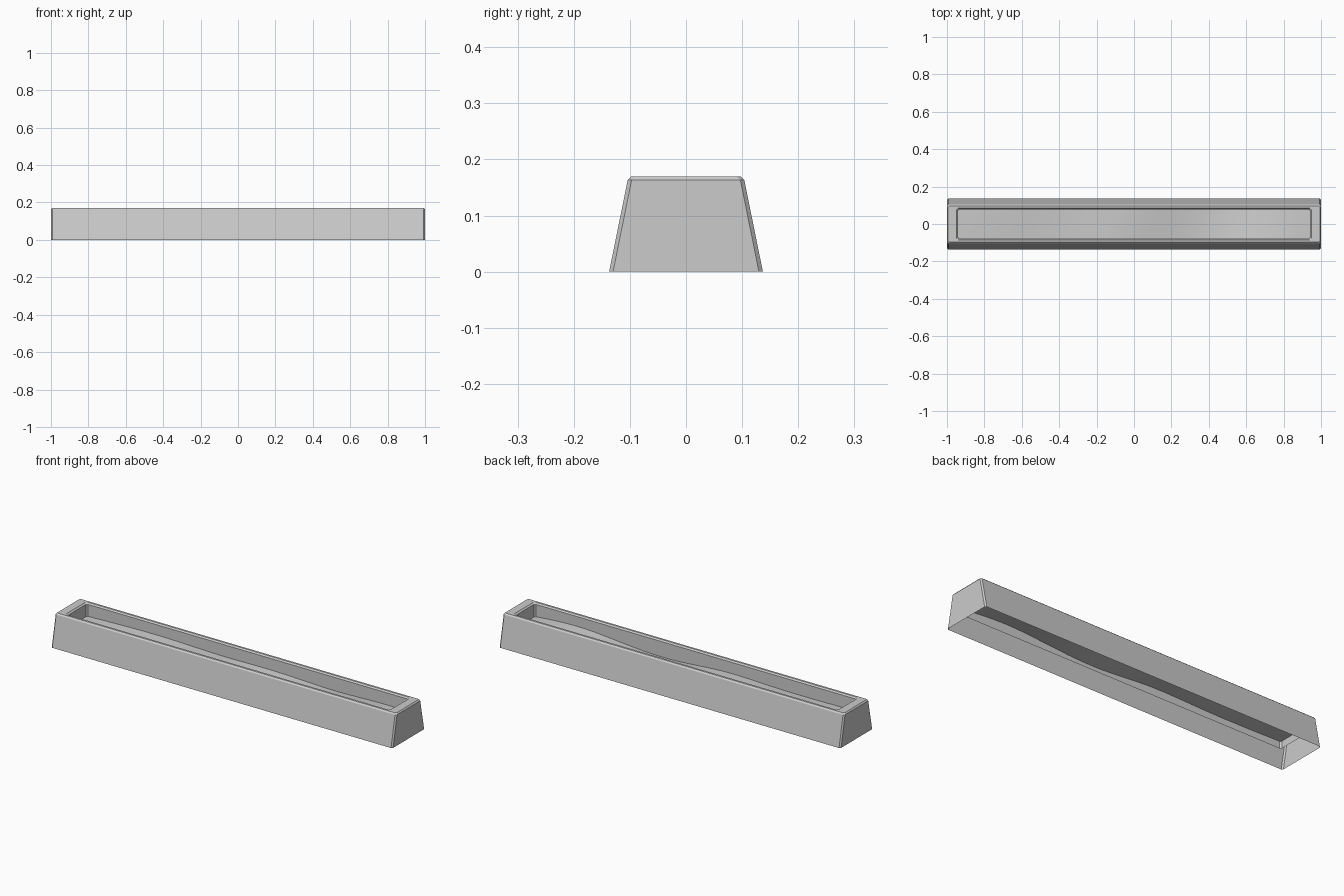
import bpy
import bmesh

cube = bpy.data.objects.get("Cube")
if cube:
    bpy.data.objects.remove(cube, do_unlink=True)

# One plain grey for the whole model
grey = bpy.data.materials.new("plain_grey")
grey.use_nodes = True
colour = (0.6, 0.6, 0.6, 1)
grey.diffuse_color = colour
bsdf = grey.node_tree.nodes["Principled BSDF"]
bsdf.inputs["Base Color"].default_value = colour
bsdf.inputs["Roughness"].default_value = 0.8


def add_object(name, bm):
    mesh = bpy.data.meshes.new(name)
    bm.to_mesh(mesh)
    bm.free()
    mesh.materials.append(grey)
    obj = bpy.data.objects.new(name, mesh)
    bpy.context.collection.objects.link(obj)
    return obj


def chamfered_ring(bm, hx, hy, z, c):
    """Counter-clockwise rectangle with cut corners."""
    corners = [(hx, hy - c), (hx - c, hy), (c - hx, hy), (-hx, hy - c),
               (-hx, c - hy), (c - hx, -hy), (hx - c, -hy), (hx, c - hy)]
    return [bm.verts.new((x, y, z)) for x, y in corners]


# Trough shell: sloping outside, bevelled rim, inner lip; open underneath
profile = [
    (1.0, 0.137, 0.0),
    (1.0, 0.104, 0.163),
    (0.994, 0.097, 0.17),
    (0.95, 0.086, 0.17),
    (0.942, 0.079, 0.163),
    (0.94, 0.077, 0.062),
]
bm = bmesh.new()
rings = [chamfered_ring(bm, hx, hy, z, 0.007) for hx, hy, z in profile]
for low, high in zip(rings, rings[1:]):
    for i in range(len(low)):
        j = (i + 1) % len(low)
        bm.faces.new((low[i], low[j], high[j], high[i]))
add_object("trough_shell", bm)

# Uneven fill sheet: (x, height at front, height at back)
waves = [
    (-0.94, 0.10, 0.10),
    (-0.5, 0.092, 0.115),
    (-0.15, 0.114, 0.096),
    (0.15, 0.07, 0.108),
    (0.5, 0.102, 0.088),
    (0.7, 0.118, 0.10),
    (0.94, 0.098, 0.10),
]
bm = bmesh.new()
rows = []
for x, front, back in waves:
    mid = (front + back) / 2
    rows.append([bm.verts.new((x, y, z))
                 for y, z in ((-0.078, front), (0, mid), (0.078, back))])
for a, b in zip(rows, rows[1:]):
    for i in range(2):
        bm.faces.new((a[i], b[i], b[i + 1], a[i + 1]))
for face in bm.faces:
    face.smooth = True
fill = add_object("soil_fill", bm)
smooth = fill.modifiers.new("soften", 'SUBSURF')
smooth.levels = smooth.render_levels = 2
smooth.boundary_smooth = 'PRESERVE_CORNERS'
